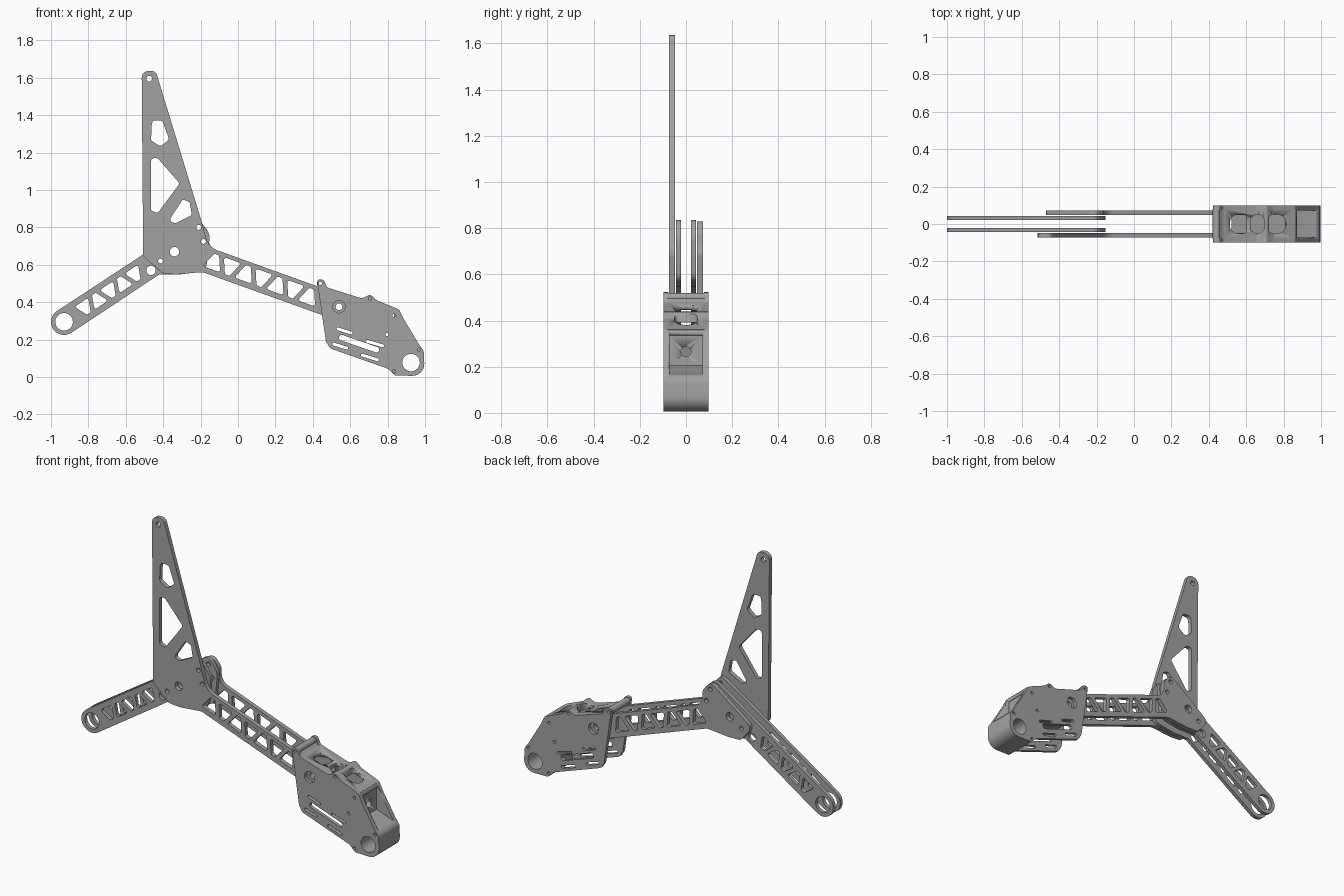
import bpy, bmesh, math
from mathutils import Vector as V

if "Cube" in bpy.data.objects:
    bpy.data.objects.remove(bpy.data.objects["Cube"])

grey = bpy.data.materials.new("machined_grey")
grey.diffuse_color = (0.36, 0.36, 0.36, 1)
grey.use_nodes = True
grey.node_tree.nodes["Principled BSDF"].inputs["Base Color"].default_value = grey.diffuse_color


def rounded(points):
    """Closed outline from (a, b, corner radius) points."""
    out, n = [], len(points)
    for i, q in enumerate(points):
        p = V(q[:2])
        r = q[2] if len(q) > 2 else 0
        e0, e1 = V(points[i - 1][:2]) - p, V(points[(i + 1) % n][:2]) - p
        half = e0.angle(e1) / 2
        if r <= 0 or half > 1.55:
            out.append(p)
            continue
        d = min(r / math.tan(half), e0.length * .499, e1.length * .499)
        r = d * math.tan(half)
        d0, d1 = e0.normalized(), e1.normalized()
        c = p + (d0 + d1).normalized() * (r / math.sin(half))
        a, b = p + d0 * d - c, p + d1 * d - c
        steps = max(2, round((math.pi - 2 * half) / 0.2))
        sweep = math.atan2(a.x * b.y - a.y * b.x, a.dot(b))
        for k in range(steps + 1):
            t = sweep * k / steps
            out.append(c + V((a.x * math.cos(t) - a.y * math.sin(t),
                              a.x * math.sin(t) + a.y * math.cos(t))))
    return out


def circle(x, z, r, n=32):
    return [V((x + r * math.cos(2 * math.pi * k / n),
               z + r * math.sin(2 * math.pi * k / n))) for k in range(n)]


def slot(x0, z0, x1, z1, r):
    a, b = V((x0, z0)), V((x1, z1))
    u = (b - a).normalized() * r
    n = V((-u.y, u.x))
    return rounded([(*p, r) for p in (a - u + n, b + u + n, b + u - n, a - u - n)])


def plate(name, outline, holes, lo, hi, upright=True):
    """Extruded outline with holes, from y = lo to hi (or z when not upright)."""
    cu = bpy.data.curves.new(name, 'CURVE')
    cu.dimensions, cu.fill_mode, cu.extrude = '2D', 'BOTH', (hi - lo) / 2
    for loop in [outline] + holes:
        s = cu.splines.new('POLY')
        s.points.add(len(loop) - 1)
        for pt, p in zip(s.points, loop):
            pt.co = (p[0], p[1], 0, 1)
        s.use_cyclic_u = True
    ob = bpy.data.objects.new(name, cu)
    bpy.context.collection.objects.link(ob)
    bpy.ops.object.select_all(action='DESELECT')
    ob.select_set(True)
    bpy.context.view_layer.objects.active = ob
    bpy.ops.object.convert(target='MESH')
    ob = bpy.context.view_layer.objects.active
    mid = (lo + hi) / 2
    bm = bmesh.new()
    bm.from_mesh(ob.data)
    bmesh.ops.remove_doubles(bm, verts=bm.verts, dist=1e-5)
    for v in bm.verts:
        x, y, z = v.co
        v.co = (x, mid - z, y) if upright else (x, y, z + mid)
    bmesh.ops.recalc_face_normals(bm, faces=bm.faces)
    bm.to_mesh(ob.data)
    bm.free()
    ob.data.materials.clear()
    ob.data.materials.append(grey)
    bpy.ops.object.shade_smooth_by_angle(angle=math.radians(30))
    return ob


def cut(ob, cutter):
    m = ob.modifiers.new("cut", 'BOOLEAN')
    m.operation, m.solver, m.object = 'DIFFERENCE', 'EXACT', cutter
    bpy.context.view_layer.objects.active = ob
    bpy.ops.object.modifier_apply(modifier=m.name)
    bpy.data.objects.remove(cutter)


def truss(origin, u, start, pitch, count, h, first):
    """Alternating rounded triangular windows along an arm."""
    o, u = V(origin), V(u).normalized()
    n = V((-u.y, u.x))
    a, b = pitch * .55, pitch * .15
    loops = []
    for i in range(count):
        c, f = o + u * (start + i * pitch), first * (-1) ** i
        pts = [c - u * a + n * h * f, c + u * a + n * h * f,
               c + u * b - n * h * f, c - u * b - n * h * f]
        loops.append(rounded([(*p, .01) for p in pts]))
    return loops


# Holes shared by every hub plate
bolts = [circle(-.21, .8, .013), circle(-.185, .725, .013),
         circle(-.415, .62, .013), circle(-.34, .67, .025)]
pivot = (.54, .375)
long_windows = truss(pivot, (.941, -.339), -.71, .09, 7, .042, -1)
arm_end = [(-.157, .694, .13), (-.06, .659, .1), (.627, .412, .068),
           (.581, .284, .068), (-.19, .561, .05), (-.33, .548, .1)]
arm_holes = bolts + long_windows + [circle(*pivot, .018)]

# Front plate: tall mast and long arm in one piece
mast = [[(-.46, 1.372, .02), (-.405, 1.372, .02), (-.368, 1.27, .015),
         (-.415, 1.232, .02), (-.465, 1.265, .015)],
        [(-.465, 1.17, .02), (-.43, 1.17, .02), (-.312, 1.035, .015),
         (-.43, .875, .015), (-.465, .89, .015)],
        [(-.37, .835, .015), (-.295, .95, .015), (-.258, .935, .015),
         (-.247, .865, .015), (-.335, .822, .015)]]
plate("mast_plate",
      rounded([(-.515, 1.637, .04), (-.44, 1.637, .033), (-.2, .85, .1)] + arm_end +
              [(-.40, .553, .03), (-.507, .645, .02)]),
      arm_holes + [rounded(m) for m in mast] + [circle(-.475, 1.595, .015)], -.073, -.048)

# Back plate: hub and long arm
plate("back_arm_plate",
      rounded([(-.21, .845, .04), (-.16, .78, .04)] + arm_end +
              [(-.41, .55, .03), (-.485, .64, .035)]), arm_holes, .048, .073)

# Pair of short arms running to the end ring
short_outline = rounded([(-1.027, .314, .07), (-.21, .85, .04), (-.15, .76, .05),
                         (-.17, .57, .05), (-.31, .548, .05), (-.42, .549), (-.949, .198, .07)])
short_holes = (bolts + truss((-.93, .295), (.833, .553), .135, .08, 5, .036, 1)
               + [circle(-.93, .295, .047), circle(-.465, .57, .025)])
for side, lo in (("front", -.044), ("back", .022)):
    plate("short_arm_" + side, short_outline, short_holes, lo, lo + .022)

# Housing side plates
house = rounded([(.421, .525, .02), (.458, .52, .018), (.476, .479, .03), (.663, .42, .03),
                 (.706, .442, .02), (.743, .41, .03), (.861, .361, .02), (.888, .307, .03),
                 (.968, .174, .02), (.993, .14, .03), (.999, .005, .068), (.84, .008, .015),
                 (.80, .045, .03), (.492, .153, .025), (.47, .19, .02)])
slots = [slot(*s) for s in ((.535, .257, .605, .235, .008), (.69, .191, .772, .167, .008),
                            (.555, .21, .74, .146, .015), (.512, .176, .58, .155, .008),
                            (.665, .117, .745, .092, .008))]
small = [circle(x, z, .009, 16) for x, z in ((.441, .5), (.706, .42), (.834, .329),
                                             (.797, .227), (.968, .147), (.834, .029))]
for side, lo in (("front", -.098), ("back", .078)):
    plate("housing_side_" + side, house,
          slots + small + [circle(*pivot, .033), circle(.925, .077, .047)], lo, lo + .02)

# Cross bar at the open end
plate("cross_bar", circle(.441, .5, .02), [circle(.441, .5, .009, 16)], -.08, .08)

# Housing roof with three oval openings
roof = plate("housing_roof",
             rounded([(.45, .505), (.476, .479, .03), (.663, .42, .03), (.706, .442, .02),
                      (.743, .41, .03), (.861, .361), (.855, .342), (.74, .388),
                      (.663, .4), (.47, .459), (.445, .485)]), [], -.08, .08)
for x0, x1, rl, rr in ((.512, .602, .045, .02), (.622, .698, .036, .036), (.722, .812, .02, .045)):
    cut(roof, plate("opening", rounded([(x0, -.05, rl), (x1, -.05, rr), (x1, .05, rr),
                                        (x0, .05, rl)]), [], .2, .7, False))

# Inner floor under the arm pivot
plate("inner_floor", rounded([(.52, .287), (.81, .21), (.81, .198), (.52, .275)]), [], -.08, .08)

# Solid nose with axle bore, sloped recess and a small hole in its back wall
nose = plate("nose_block",
             rounded([(.84, .368), (.861, .361, .02), (.888, .307, .03), (.968, .174, .02),
                      (.993, .14, .03), (.999, .005, .068), (.84, .008, .015), (.80, .045, .02),
                      (.815, .2, .02)]), [circle(.925, .077, .047)], -.08, .08)
cut(nose, plate("recess", [(.86, .335), (.92, .36), (1.05, .16), (.974, .165), (.862, .205)],
                [], -.072, .072))
bore = plate("bore", circle(0, .265, .022), [], -.1, .1)
for v in bore.data.vertices:
    x, y, z = v.co
    v.co = (.83 - y, x, z)
cut(nose, bore)
